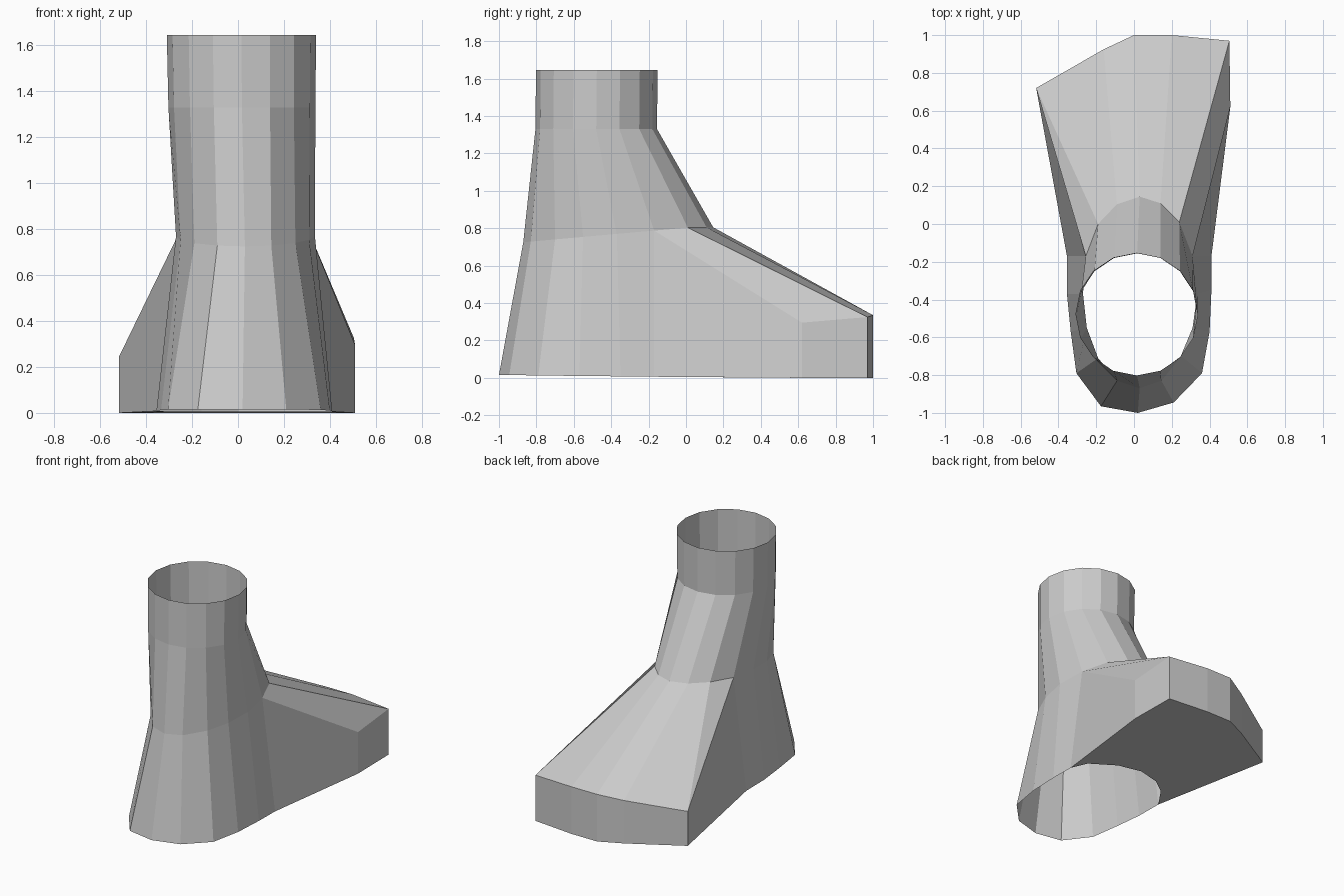
import bpy, bmesh, math

if "Cube" in bpy.data.objects:
    bpy.data.objects.remove(bpy.data.objects["Cube"])

N = 16
bm = bmesh.new()


def verts(points):
    return [bm.verts.new(p) for p in points]


def face(*vs):
    """Make a face, dropping repeated corners."""
    vs = list(dict.fromkeys(vs))
    if len(vs) > 2:
        bm.faces.new(vs)


def strip(a, b):
    """Join two open rows of points with quads."""
    for i in range(len(a) - 1):
        face(a[i], a[i + 1], b[i + 1], b[i])


def circle(cx, cy, rx, ry, z):
    return verts([(cx + rx * math.sin(2 * math.pi * i / N),
                   cy - ry * math.cos(2 * math.pi * i / N), z) for i in range(N)])


# Ankle tube rings, starting at the back of the heel and going round by +x
rim = circle(0.015, -0.477, 0.325, 0.325, 1.645)
shin = circle(0.017, -0.48, 0.32, 0.325, 1.33)

# Instep ring, rising from heel towards the toes
instep = [(.03, -.87), (.145, -.83), (.25, -.70), (.31, -.55), (.335, -.37), (.31, -.17),
          (.24, .01), (.14, .11), (.03, .145), (-.09, .105), (-.19, 0), (-.255, -.17),
          (-.27, -.37), (-.25, -.55), (-.19, -.71), (-.09, -.83)]
ankle = verts([(x, y, .725 + .08 * min(1, (y + .87) / .9)) for x, y in instep])
for a, b in ((rim, shin), (shin, ankle)):
    strip(a + a[:1], b + b[:1])

# Heel flare down to the floor
right = verts([(.02, -1, .015), (.21, -.945, .015), (.36, -.79, .013),
               (.40, -.57, .01), (.41, -.35, .008), (.41, -.17, .006)])
left = verts([(-.355, -.17, .008), (-.355, -.37, .01), (-.335, -.57, .012),
              (-.305, -.79, .014), (-.175, -.965, .015)])
strip(ankle[:6], right)
strip(ankle[11:] + ankle[:1], left + right[:1])

# Toe cap: sloping top and upright wall
toe = [(.51, .62, .295), (.505, .97, .325), (.2, 1, .335), (0, 1, .335),
       (-.16, .925, .305), (-.518, .72, .245)]
toe_top = verts(toe)
toe_floor = verts([(x, y, 0) for x, y, z in toe])
strip(ankle[5:12], toe_top + toe_top[-1:])
strip(toe_top, toe_floor)

# Side walls of the foot
face(ankle[5], toe_top[0], toe_floor[0], right[5])
face(ankle[11], left[0], toe_floor[5], toe_top[5])

# Sole, open under the heel
arch = verts([(.36, -.05, .005), (.19, .06, .005), (.02, .1, .005),
              (-.14, .06, .005), (-.25, -.02, .005)])
strip(toe_floor + toe_floor[-1:], [right[5]] + arch + [left[0]])

bmesh.ops.recalc_face_normals(bm, faces=bm.faces)
# Make sure the shell faces outwards
bm.faces.ensure_lookup_table()
f = bm.faces[0]
c = f.calc_center_median()
if f.normal.x * c.x + f.normal.y * (c.y + .477) < 0:
    bmesh.ops.reverse_faces(bm, faces=bm.faces)

mesh = bpy.data.meshes.new("boot_shell")
bm.to_mesh(mesh)
bm.free()
mat = bpy.data.materials.new("light grey")
mat.diffuse_color = (0.6, 0.6, 0.6, 1)
mat.use_nodes = True
mat.node_tree.nodes["Principled BSDF"].inputs["Base Color"].default_value = mat.diffuse_color
mesh.materials.append(mat)
bpy.context.collection.objects.link(bpy.data.objects.new("boot_shell", mesh))
